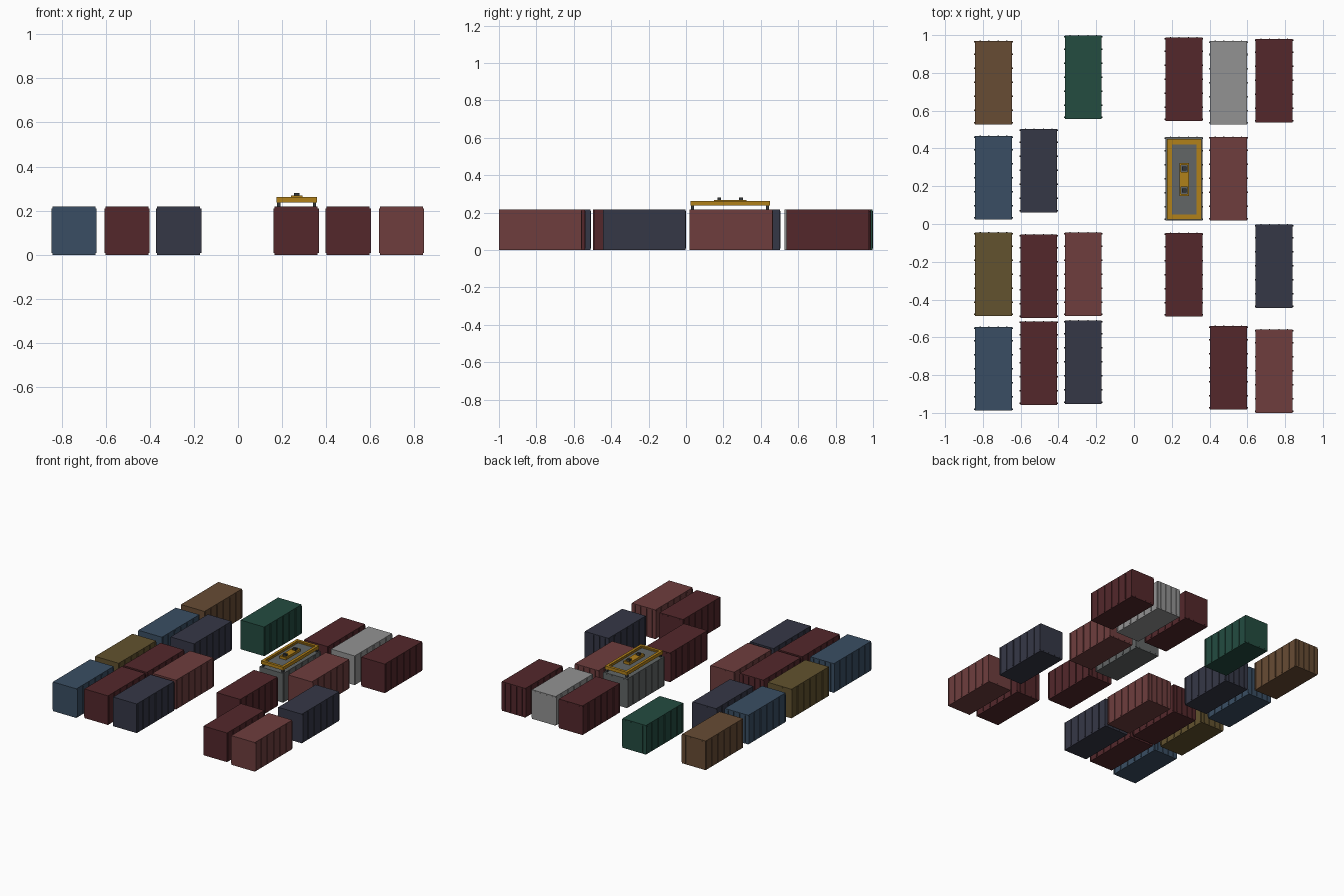
import bpy, bmesh
from mathutils import Matrix, Vector

if "Cube" in bpy.data.objects:
    bpy.data.objects.remove(bpy.data.objects["Cube"])

W, L, H = 0.195, 0.445, 0.218


def material(name, rgb):
    m = bpy.data.materials.new(name)
    lin = [(c / 255) ** 2.2 for c in rgb]
    m.diffuse_color = (*lin, 1)
    m.use_nodes = True
    m.node_tree.nodes["Principled BSDF"].inputs["Base Color"].default_value = m.diffuse_color
    return m


MATS = {n: material(n, c) for n, c in {
    "dark_red": (84, 44, 47), "red": (110, 64, 64), "navy": (56, 58, 72),
    "blue": (60, 79, 99), "brown": (103, 77, 55), "olive": (98, 83, 50),
    "green": (40, 77, 66), "light_grey": (145, 145, 145),
    "mid_grey": (98, 102, 102), "yellow": (176, 128, 32),
    "steel": (55, 58, 60)}.items()}


def add_box(bm, x0, x1, y0, y1, z0, z1):
    size = Vector((x1 - x0, y1 - y0, z1 - z0))
    mid = Vector(((x0 + x1) / 2, (y0 + y1) / 2, (z0 + z1) / 2))
    bmesh.ops.create_cube(bm, size=1, matrix=Matrix.Translation(mid) @ Matrix.Diagonal((*size, 1)))


def boxes_mesh(name, boxes, mat):
    bm = bmesh.new()
    for b in boxes:
        add_box(bm, *b)
    me = bpy.data.meshes.new(name)
    bm.to_mesh(me)
    bm.free()
    me.materials.append(mat)
    return me


def place(name, me, loc):
    ob = bpy.data.objects.new(name, me)
    ob.location = loc
    bpy.context.collection.objects.link(ob)
    return ob


# container parts: body, side ribs, rear door bars
def container_boxes():
    w, l = W / 2, L / 2
    parts = [(-w, w, -l, l - 0.003, 0, H)]
    for s in (-1, 1):
        for i in range(-3, 4):
            y = i * L / 6 * (0.96 if abs(i) == 3 else 1)
            a, b = sorted((s * (w - 0.004), s * (w + 0.005)))
            parts.append((a, b, y - 0.004, y + 0.004, 0.008, H - 0.008))
    for x in (-0.07, -0.025, 0.025, 0.07):
        parts.append((x - 0.003, x + 0.003, l - 0.006, l, 0.008, H - 0.008))
    return parts


# yard layout: x, y centre, colour
YARD = [
    (-0.744, 0.75, "brown"), (-0.269, 0.7775, "green"), (0.264, 0.767, "dark_red"),
    (0.5, 0.749, "light_grey"), (0.742, 0.76, "dark_red"),
    (-0.744, 0.246, "blue"), (-0.504, 0.284, "navy"), (0.264, 0.24, "mid_grey"),
    (0.5, 0.242, "red"),
    (-0.744, -0.265, "olive"), (-0.504, -0.275, "dark_red"), (-0.269, -0.265, "red"),
    (0.264, -0.268, "dark_red"), (0.742, -0.222, "navy"),
    (-0.744, -0.766, "blue"), (-0.504, -0.735, "dark_red"), (-0.269, -0.73, "navy"),
    (0.5, -0.76, "dark_red"), (0.742, -0.7775, "red")]

meshes = {}
for n, (x, y, colour) in enumerate(YARD, 1):
    if colour not in meshes:
        meshes[colour] = boxes_mesh("container_" + colour, container_boxes(), MATS[colour])
    place(f"container_{n:02d}_{colour}", meshes[colour], (x, y, 0))


# rectangular ring made from four beams
def ring(hx, hy, t, z0, z1):
    return [(-hx, -hx + t, -hy, hy, z0, z1), (hx - t, hx, -hy, hy, z0, z1),
            (-hx + t, hx - t, -hy, -hy + t, z0, z1), (-hx + t, hx - t, hy - t, hy, z0, z1)]


# lifting spreader above the grey container
SP = (0.266, 0.236, 0)


def spreader_part(name, boxes, colour):
    place(name, boxes_mesh(name, boxes, MATS[colour]), SP)


spreader_part("spreader_frame", ring(0.092, 0.213, 0.02, 0.238, 0.262), "yellow")
spreader_part("spreader_inner_flange", ring(0.073, 0.194, 0.008, 0.24, 0.256), "yellow")
spreader_part("spreader_panel", [(-0.07, 0.07, -0.19, 0.19, 0.242, 0.25)], "mid_grey")
spreader_part("twistlock_legs", [
    (sx * 0.081 - 0.007, sx * 0.081 + 0.007, sy * 0.2 - 0.008, sy * 0.2 + 0.008, H - 0.002, 0.24)
    for sx in (-1, 1) for sy in (-1, 1)], "steel")
spreader_part("headblock_base", ring(0.026, 0.087, 0.01, 0.248, 0.268)
              + [(-0.017, 0.017, -0.04, 0.04, 0.248, 0.268)], "yellow")
spreader_part("headblock_lugs", [
    (-0.012, 0.012, y - 0.01, y + 0.01, 0.248, 0.28) for y in (-0.058, 0.058)], "steel")
